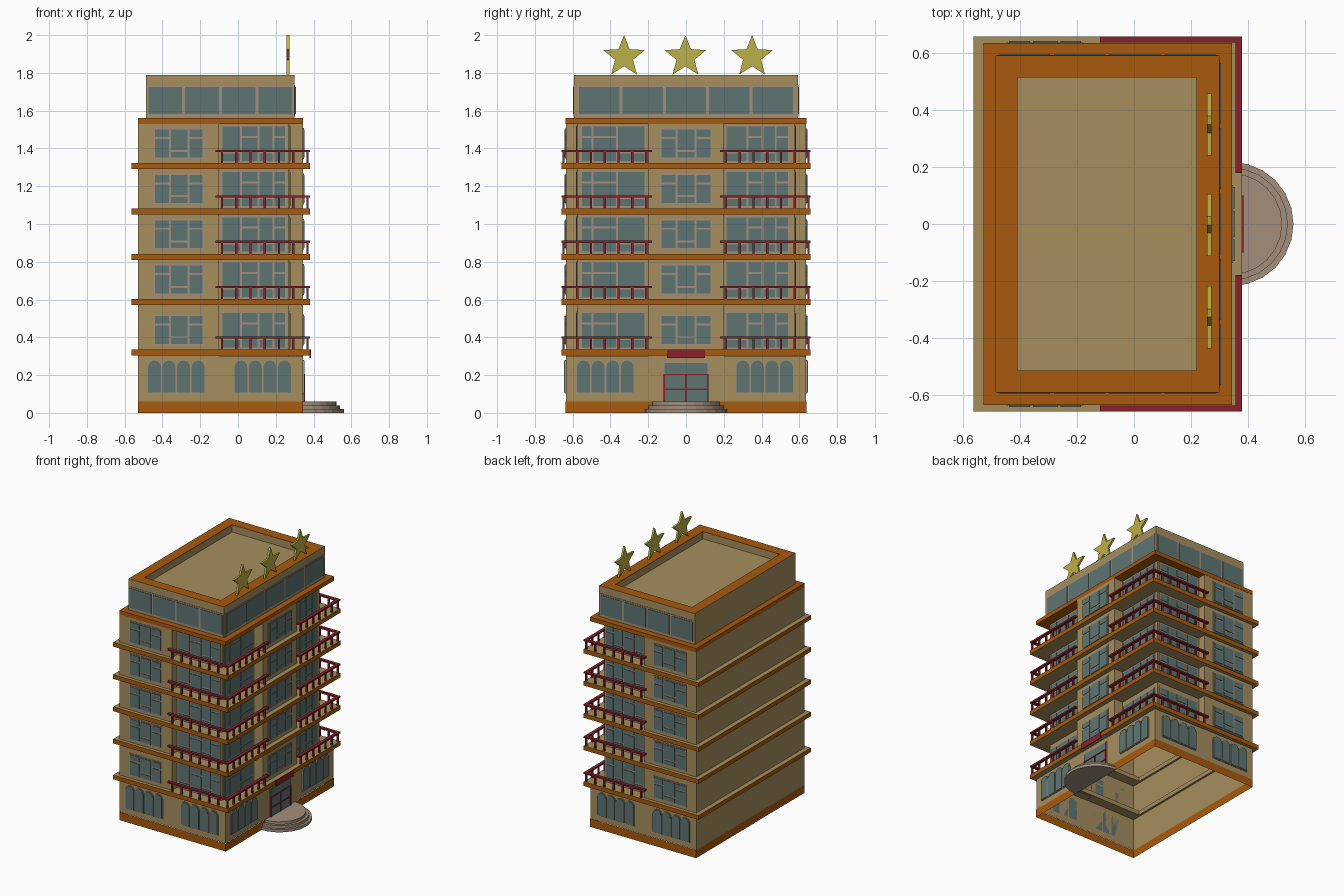
import bpy, bmesh, math
from mathutils import Vector

if "Cube" in bpy.data.objects:
    bpy.data.objects.remove(bpy.data.objects["Cube"])


def mat(name, rgb):
    m = bpy.data.materials.new(name)
    m.diffuse_color = [((c + 0.055) / 1.055) ** 2.4 for c in rgb] + [1]
    m.use_nodes = True
    m.node_tree.nodes["Principled BSDF"].inputs["Base Color"].default_value = m.diffuse_color
    return m


WALL = mat("wall_tan", (0.65, 0.56, 0.37))
ORANGE = mat("trim_orange", (0.66, 0.35, 0.05))
GLASS = mat("glass", (0.37, 0.46, 0.45))
FRAME = mat("frame_beige", (0.64, 0.56, 0.49))
RED = mat("rail_red", (0.54, 0.13, 0.17))
GOLD = mat("gold", (0.74, 0.69, 0.28))
parts = {}


def part(name, *mats):
    parts.setdefault(name, (bmesh.new(), mats))
    return parts[name][0]


def extrude(bm, loop, vec, caps=True):
    a = [bm.verts.new(Vector(p)) for p in loop]
    b = [bm.verts.new(Vector(p) + Vector(vec)) for p in loop]
    n = len(a)
    faces = [bm.faces.new((a[i], a[(i + 1) % n], b[(i + 1) % n], b[i])) for i in range(n)]
    if caps:
        faces += [bm.faces.new(a[::-1]), bm.faces.new(b)]
    return faces


def rect(x0, x1, y0, y1, z):
    return [(x0, y0, z), (x1, y0, z), (x1, y1, z), (x0, y1, z)]


def box(bm, x0, x1, y0, y1, z0, z1):
    extrude(bm, rect(x0, x1, y0, y1, z0), (0, 0, z1 - z0))


def on_wall(bm, face, pts, plane, depth):
    # flat outline (u, z) raised off the front and back walls, or the right wall
    if face == "right":
        extrude(bm, [(plane, u, z) for u, z in pts], (depth, 0, 0))
    else:
        for s in (-1, 1):
            extrude(bm, [(u, s * plane, z) for u, z in pts], (0, s * depth, 0))


def pane(bm, face, u0, u1, z0, z1, plane, depth):
    on_wall(bm, face, [(u0, z0), (u1, z0), (u1, z1), (u0, z1)], plane, depth)


def ring(bm, o, i, z0, z1):
    # rectangular frame; outer edge uses material 1
    lo = [[bm.verts.new(p) for p in rect(*r, z)] for r, z in ((o, z0), (o, z1), (i, z1), (i, z0))]
    for k in range(4):
        p, q = lo[k], lo[(k + 1) % 4]
        for j in range(4):
            f = bm.faces.new((p[j], p[(j + 1) % 4], q[(j + 1) % 4], q[j]))
            f.material_index = 1 if k == 0 else 0


# Hollow wall shells and base band
extrude(part("base_band", ORANGE), rect(-.53, .345, -.637, .637, 0), (0, 0, .06), False)
extrude(part("ground_walls", WALL), rect(-.53, .343, -.635, .635, .06), (0, 0, .24), False)
half = [(-.53, -.635), (-.1, -.635), (-.1, -.575), (.27, -.575), (.27, -.2), (.345, -.2)]
outline = half + [(x, -y) for x, y in reversed(half)]
extrude(part("upper_walls", WALL), [(x, y, .3) for x, y in outline], (0, 0, 1.23), False)

# Floor slabs and top cornice
INNER = (-.515, .255, -.56, .56)
tops = [.335, .602, .842, 1.082, 1.322]
for t in tops:
    ring(part("floor_slabs", WALL, ORANGE), (-.565, .38, -.66, .66), INNER, t - .032, t)
ring(part("cornice", ORANGE, ORANGE), (-.53, .345, -.637, .637), (-.47, .25, -.55, .55), 1.53, 1.56)

# Penthouse, parapet cap and sunken roof deck
P = (-.487, .30, -.592, .592)
R = (-.41, .22, -.515, .515)
extrude(part("penthouse_walls", WALL), rect(*P, 1.56), (0, 0, .228), False)
extrude(part("parapet_inside", WALL), rect(*R, 1.735), (0, 0, .053), False)
ring(part("parapet_cap", ORANGE, WALL), P, R, 1.785, 1.79)
bm = part("roof_deck", WALL)
bm.faces.new([bm.verts.new(p) for p in rect(*R, 1.735)])

# Penthouse glazing
fr, gl = part("window_frames", FRAME), part("window_glass", GLASS)
for face, u0, u1, n, plane in (("front", -.482, .295, 4, .592), ("right", -.575, .575, 5, .30)):
    pane(fr, face, u0, u1, 1.57, 1.735, plane, .003)
    w = (u1 - u0) / n
    for k in range(n):
        pane(gl, face, u0 + k * w + .008, u0 + (k + 1) * w - .008, 1.582, 1.725, plane, .006)


def window(face, cols, z0, z1, plane, tall_top):
    # each column is split into a big and a small pane
    pane(fr, face, cols[0][0] - .008, cols[-1][1] + .008, z0 - .008, z1 + .008, plane, .004)
    h = z1 - z0
    for (a, b), top in zip(cols, tall_top):
        s = z0 + h * (.24 if top else .7)
        pane(gl, face, a, b, z0, s - .005, plane, .008)
        pane(gl, face, a, b, s + .005, z1, plane, .008)


for t in tops:
    z0, z1 = t + .03, t + .177
    window("front", [(-.44, -.365), (-.355, -.268), (-.258, -.187)], z0, z1, .635, (0, 1, 0))
    window("right", [(-.13, -.055), (-.045, .045), (.055, .13)], z0, z1, .345, (0, 1, 0))
    z0, z1 = t + .012, t + .193
    window("front", [(-.083, .01), (.02, .103), (.113, .183), (.193, .25)], z0, z1, .575, (1, 0, 1, 0))
    window("right", [(-.55, -.5), (-.49, -.37), (-.36, -.22)], z0, z1, .27, (0, 0, 1))
    window("right", [(.215, .32), (.33, .4), (.41, .47), (.48, .54)], z0, z1, .27, (1, 0, 1, 0))


# Arched ground-floor windows
def arch(c, r, z0, z1):
    arc = [(c + r * math.cos(math.pi * k / 8), z1 - r + r * math.sin(math.pi * k / 8)) for k in range(9)]
    return [(c - r, z0), (c + r, z0)] + arc


for face, first, pitch, plane in (("front", -.442, .077, .635), ("front", .015, .077, .635),
                                  ("right", -.542, .077, .343), ("right", .301, .077, .343)):
    for k in range(4):
        c = first + k * pitch
        on_wall(part("arch_frames", FRAME), face, arch(c, .0375, .102, .281), plane, .006)
        on_wall(part("arch_glass", GLASS), face, arch(c, .034, .107, .277), plane, .010)

# Entrance door
pane(part("door_frame", FRAME), "right", -.122, .122, .06, .27, .343, .005)
pane(part("door_glass", GLASS), "right", -.115, .115, .06, .263, .343, .008)
for u0, u1, z0, z1 in ((-.118, .118, .2, .207), (-.118, .118, .122, .129), (-.004, .004, .06, .205),
                       (-.118, -.111, .06, .205), (.111, .118, .06, .205)):
    pane(part("door_bars", RED), "right", u0, u1, z0, z1, .343, .013)

# Blank sign plate above the door
box(part("sign_plate", RED), .378, .386, -.1, .1, .29, .335)

# Half-round entrance steps
for k, r in enumerate((.218, .198, .178)):
    pts = [(.343 + r * math.cos(a), r * math.sin(a), .02 * k)
           for a in (math.pi * (i / 12 - .5) for i in range(13))]
    extrude(part("entrance_steps", FRAME), pts, (0, 0, .02))

# Corner balcony railings
rl = part("balcony_railings", RED)
for t in tops:
    for s in (-1, 1):
        y0, y1 = sorted((s * .638, s * .66))
        box(rl, -.12, .38, y0, y1, t + .058, t + .07)
        y0, y1 = sorted((s * .638, s * .18))
        box(rl, .357, .38, y0, y1, t + .058, t + .07)
        posts = [(-.085 + .0755 * k, .649) for k in range(7)] + [(.368, .649 - .073 * k) for k in range(7)]
        for x, y in posts:
            box(rl, x - .006, x + .006, s * y - .006, s * y + .006, t, t + .058)

# Rooftop stars
for y in (-.328, -.003, .35):
    pts = []
    for k in range(10):
        r, a = (.115, .05)[k % 2], math.pi / 2 + k * math.pi / 5
        pts.append((.257, y + r * math.cos(a), 1.885 + r * math.sin(a)))
    extrude(part("roof_stars", GOLD), pts, (.015, 0, 0))

# Turn every part into an object
for name, (bm, mats) in parts.items():
    bmesh.ops.recalc_face_normals(bm, faces=bm.faces)
    if name == "roof_deck":
        bm.faces.ensure_lookup_table()
        if bm.faces[0].normal.z < 0:
            bm.faces[0].normal_flip()
    if name == "parapet_inside":
        bmesh.ops.reverse_faces(bm, faces=bm.faces)
    me = bpy.data.meshes.new(name)
    bm.to_mesh(me)
    bm.free()
    for m in mats:
        me.materials.append(m)
    bpy.context.scene.collection.objects.link(bpy.data.objects.new(name, me))
